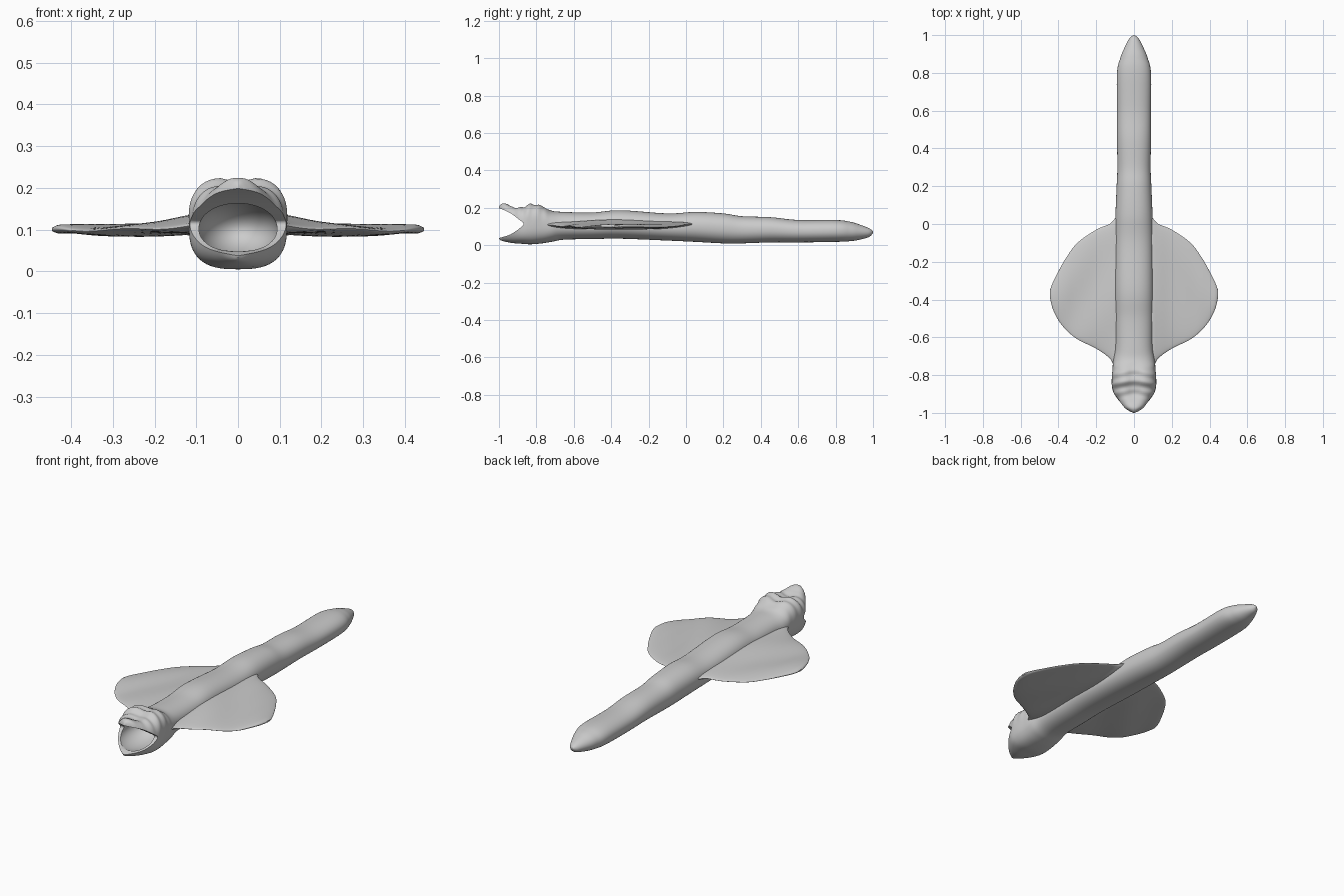
import bpy, bmesh, math

cube = bpy.data.objects.get("Cube")
if cube:
    bpy.data.objects.remove(cube, do_unlink=True)


def smooth_rows(rows, steps):
    """Catmull-Rom interpolation through rows of values."""
    out = []
    for i in range(len(rows) - 1):
        quad = [rows[max(i - 1, 0)], rows[i], rows[i + 1], rows[min(i + 2, len(rows) - 1)]]
        for s in range(steps):
            t = s / steps
            out.append([b + t / 2 * (c - a + t * (2*a - 5*b + 4*c - d + t * (3*(b - c) + d - a)))
                        for a, b, c, d in zip(*quad)])
    return out + [list(rows[-1])]


def ring(half_a, half_b, power, count):
    """Superellipse cross-section."""
    pts = []
    for k in range(count):
        ang = 2 * math.pi * k / count
        c, s = math.cos(ang), math.sin(ang)
        pts.append((half_a * math.copysign(abs(c) ** (2 / power), c),
                    half_b * math.copysign(abs(s) ** (2 / power), s)))
    return pts


def loft(name, rings):
    bm = bmesh.new()
    loops = [[bm.verts.new(p) for p in r] for r in rings]
    n = len(loops[0])
    for a, b in zip(loops, loops[1:]):
        for k in range(n):
            bm.faces.new((a[k], a[(k + 1) % n], b[(k + 1) % n], b[k]))
    bm.faces.new(loops[0])
    bm.faces.new(loops[-1])
    bmesh.ops.recalc_face_normals(bm, faces=bm.faces)
    mesh = bpy.data.meshes.new(name)
    bm.to_mesh(mesh)
    bm.free()
    obj = bpy.data.objects.new(name, mesh)
    bpy.context.collection.objects.link(obj)
    return obj


def activate(obj):
    bpy.ops.object.select_all(action='DESELECT')
    obj.select_set(True)
    bpy.context.view_layer.objects.active = obj


def carve(obj, cutter):
    cutter.hide_render = True
    mod = obj.modifiers.new("carve", 'BOOLEAN')
    mod.operation = 'DIFFERENCE'
    mod.solver = 'EXACT'
    mod.object = cutter
    activate(obj)
    bpy.ops.object.modifier_apply(modifier=mod.name)
    bpy.data.objects.remove(cutter, do_unlink=True)


# Body and head: y, half width, bottom z, top z, squareness
body_rows = [
    (1.0, .004, .066, .074, 2), (.98, .026, .045, .09, 2), (.93, .052, .03, .11, 2),
    (.88, .072, .022, .125, 2.1), (.8, .09, .018, .135, 2.2), (.6, .09, .015, .135, 2.2),
    (.45, .09, .015, .15, 2.2), (.3, .088, .01, .155, 2.2), (.2, .092, .01, .17, 2.2),
    (.05, .098, .018, .178, 2.2), (-.1, .1, .025, .17, 2.2), (-.35, .102, .035, .187, 2.2),
    (-.5, .1, .033, .175, 2.2), (-.65, .1, .03, .178, 2.2), (-.72, .11, .018, .185, 2.4),
    (-.77, .114, .01, .214, 2.7), (-.83, .118, .005, .225, 2.8), (-.88, .113, .008, .207, 2.8),
    (-.93, .09, .012, .21, 2.6), (-.97, .062, .02, .224, 2.4), (-.99, .036, .026, .218, 2.2),
    (-1.0, .012, .034, .205, 2)]


def body_ring(row):
    y, w, lo, hi, power = row
    mid = (lo + hi) / 2
    head = min(max((-.73 - y) / .06, 0), 1) * min(max((y + .95) / .06, 0), 1)
    pts = []
    for x, z in ring(w, (hi - lo) / 2, power, 56):
        if z > 0 and head > 0:
            # Skin folds and a groove between the brows
            up = head * z / (hi - mid)
            fold = .04 * up * math.sin(y * 120 + 25 * abs(x))
            x *= 1 + fold
            z = z * (1 + fold) - .016 * up * math.exp(-(x / .035) ** 2)
        pts.append((x, y, mid + z))
    return pts


body = loft("body", [body_ring(r) for r in smooth_rows(body_rows, 6)])

# Mouth opening between the jaws, then the hollow throat
gape = smooth_rows([(-1.06, .015), (-1.0, .038), (-.94, .057), (-.89, .09), (-.868, .115),
                    (-.89, .135), (-.94, .172), (-1.0, .198), (-1.06, .21)], 4)
carve(body, loft("mouth_cutter", [[(x, y, z) for y, z in gape] for x in (-.2, .2)]))
bpy.ops.mesh.primitive_uv_sphere_add(segments=48, ring_count=24, location=(0, -.87, .1))
throat = bpy.context.object
throat.name = "throat_cutter"
throat.scale = (.094, .15, .068)
carve(body, throat)

# Wing: x, leading y, trailing y, middle z, half thickness
wing_rows = [
    (.06, .07, -.74, .11, .022), (.1, .03, -.755, .11, .024), (.13, 0, -.71, .109, .021),
    (.2, -.03, -.66, .102, .016), (.3, -.1, -.61, .099, .013), (.36, -.18, -.56, .099, .012),
    (.4, -.25, -.51, .099, .011), (.43, -.31, -.45, .099, .01), (.445, -.35, -.39, .099, .004)]


def wing_ring(row):
    x, front, rear, mid, thick = row
    cy, half = (front + rear) / 2, (front - rear) / 2
    return [(x, cy + y, mid + z + .003 * math.sin(14 * y + 20 * x))
            for y, z in ring(half, thick, 2, 48)]


wings = loft("wings", [wing_ring(r) for r in smooth_rows(wing_rows, 5)])
wings.modifiers.new("mirror", 'MIRROR').use_mirror_merge = False
activate(wings)
bpy.ops.object.modifier_apply(modifier="mirror")

for part in (body, wings):
    activate(part)
    bpy.ops.object.shade_smooth_by_angle(angle=math.radians(45))
